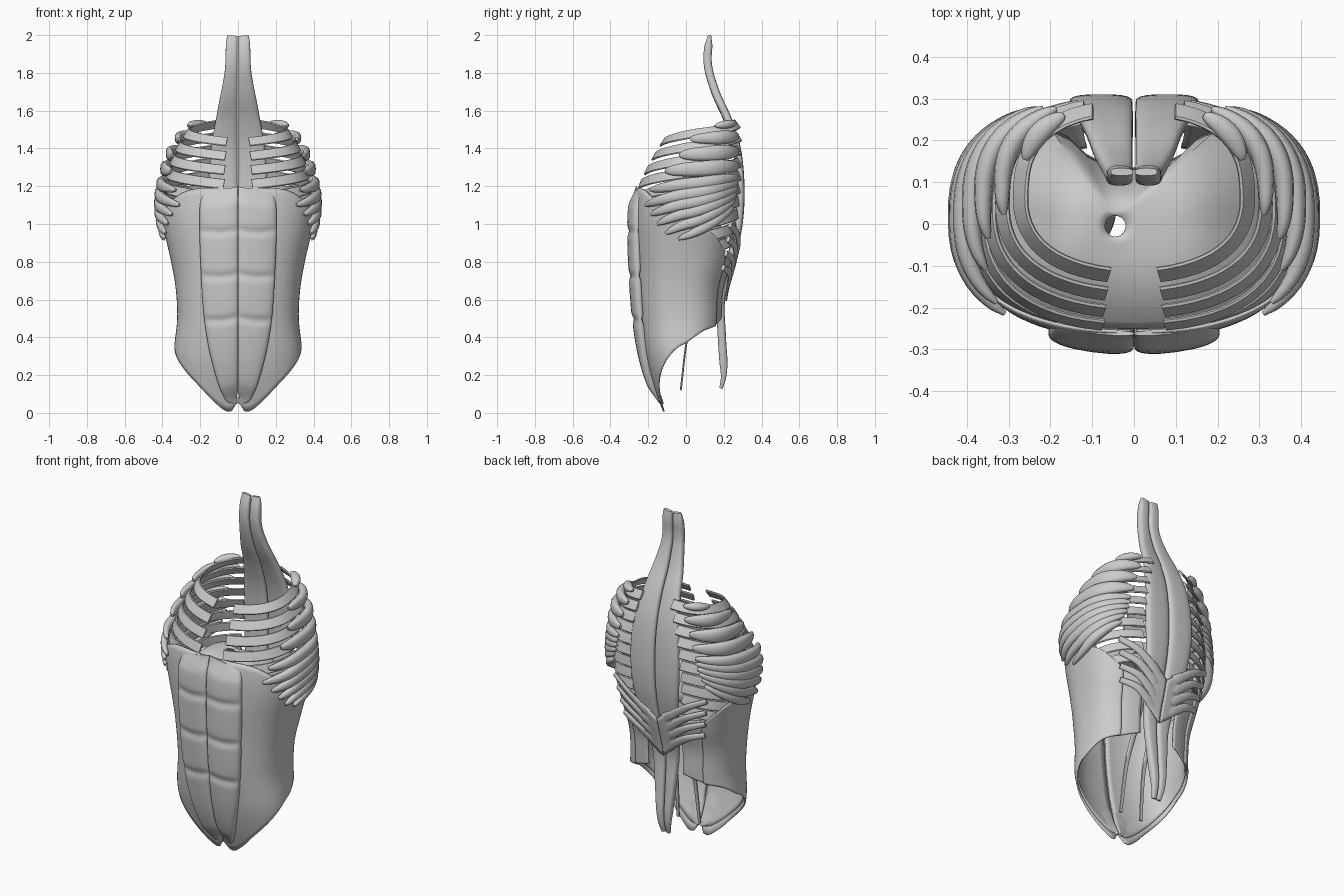
import bpy, math
from mathutils import Vector

if "Cube" in bpy.data.objects:
    bpy.data.objects.remove(bpy.data.objects["Cube"])

def interp(tab, u):
    """Smooth cubic lookup in [(key, value), ...]"""
    if u <= tab[0][0]: return tab[0][1]
    if u >= tab[-1][0]: return tab[-1][1]
    i = max(k for k in range(len(tab) - 1) if tab[k][0] <= u)
    def slope(k):
        a, b = tab[max(k - 1, 0)], tab[min(k + 1, len(tab) - 1)]
        return (b[1] - a[1]) / (b[0] - a[0])
    (x0, y0), (x1, y1) = tab[i], tab[i + 1]
    h = x1 - x0
    s = (u - x0) / h
    return (y0 * (2*s**3 - 3*s*s + 1) + y1 * (3*s*s - 2*s**3)
            + h * slope(i) * (s**3 - 2*s*s + s) + h * slope(i + 1) * (s**3 - s*s))

# Torso cross-section by height: half width, front y, back y
WIDTH = [(0, .3), (.3, .335), (.5, .318), (.65, .325), (.8, .35), (1, .395), (1.1, .405),
         (1.2, .395), (1.35, .355), (1.45, .305), (1.55, .23)]
FRONT = [(0, -.115), (.15, -.17), (.3, -.212), (.5, -.242), (.7, -.256), (1, -.27),
         (1.2, -.255), (1.3, -.21), (1.45, -.12), (1.55, -.05)]
BACK = [(0, .15), (.5, .2), (.65, .21), (.8, .25), (1, .285), (1.2, .3), (1.45, .295), (1.55, .28)]

def body(t, z, s=1.0):
    """Point on the torso wall; t runs 0 (front) to pi (back)"""
    a, f, b = interp(WIDTH, z), interp(FRONT, z), interp(BACK, z)
    c = math.cos(t)
    mid = (f + b) / 2
    return Vector((a * abs(math.sin(t)) ** .8 * s,
                   mid - s * (b - f) / 2 * math.copysign(abs(c) ** .8, c), z))

def make(name, verts, faces, mirror=True, solid=0):
    me = bpy.data.meshes.new(name)
    me.from_pydata([tuple(v) for v in verts], [], faces)
    ob = bpy.data.objects.new(name, me)
    bpy.context.collection.objects.link(ob)
    if solid:
        m = ob.modifiers.new("thickness", 'SOLIDIFY')
        m.thickness = solid
        m.offset = 0
    if mirror:
        m = ob.modifiers.new("mirror", 'MIRROR')
        m.use_axis[0] = True
        m.use_mirror_merge = False
    bpy.ops.object.select_all(action='DESELECT')
    bpy.context.view_layer.objects.active = ob
    ob.select_set(True)
    bpy.ops.object.shade_smooth_by_angle(angle=math.radians(45))
    return ob

def grid_faces(rows, cols, wrap=False):
    return [(i * cols + j, i * cols + (j + 1) % cols, (i + 1) * cols + (j + 1) % cols, (i + 1) * cols + j)
            for i in range(rows - 1) for j in range(cols if wrap else cols - 1)]

def strap(name, path, width, thick, normal=None, power=.7, n=14, tilt=0, warp=None):
    """Flattened tube along a path of Vectors; width/thick are functions of 0..1"""
    verts, rows = [], len(path)
    for i, p in enumerate(path):
        u = i / (rows - 1)
        T = (path[min(i + 1, rows - 1)] - path[max(i - 1, 0)]).normalized()
        N = Vector(normal) if normal else Vector((p.x, p.y - .02, 0)).normalized() + Vector((0, 0, tilt))
        N = (N - T * N.dot(T)).normalized()
        W = T.cross(N)
        for k in range(n):
            a = 2 * math.pi * k / n
            c, s = math.cos(a), math.sin(a)
            q = (p + W * width(u) * math.copysign(abs(c) ** power, c)
                 + N * thick(u) * math.copysign(abs(s) ** power, s))
            if warp: warp(q, u)
            verts.append(q)
    faces = grid_faces(rows, n, True)
    faces += [tuple(reversed(range(n))), tuple(range((rows - 1) * n, rows * n))]
    return make(name, verts, faces)

def spindle(u, w, end=.25):
    return w * (end + (1 - end) * math.sin(math.pi * u) ** .6 if 0 < u < 1 else end)

def smooth_path(pts, n):
    keys = [i / (len(pts) - 1) for i in range(len(pts))]
    return [Vector([interp([(k, p[c]) for k, p in zip(keys, pts)], i / (n - 1)) for c in range(3)])
            for i in range(n)]

# Oblique sheets: open wall of the belly with sloping hem and rising back edge
def sheet(name, s, t_end, bottom, top, rows=36, cols=44):
    verts = []
    for i in range(rows):
        for j in range(cols):
            t = .006 + (t_end - .006) * j / (cols - 1)
            z0, z1 = interp(bottom, t), interp(top, t)
            verts.append(body(t, z0 + (z1 - z0) * i / (rows - 1), s))
    make(name, verts, grid_faces(rows, cols), solid=.008)

sheet("outer_oblique", 1.0, 2.45,
      [(0, .06), (.08, .006), (.3, .05), (.6, .14), (1.05, .25), (1.57, .36), (2, .43), (2.45, .46)],
      [(0, 1.19), (.6, 1.18), (1.1, 1.1), (1.57, 1.0), (2, .95), (2.45, .84)])
sheet("inner_oblique", .965, 2.85,
      [(0, .07), (.1, .05), (.6, .17), (1.05, .28), (1.57, .38), (2, .45), (2.4, .46), (2.85, .5)],
      [(0, 1.1), (.6, 1.08), (1.1, 1.0), (1.57, .9), (2, .88), (2.85, .84)])

# Front belly muscle: segmented strap with three cross grooves
RW = [(.04, .012), (.08, .07), (.28, .14), (.5, .18), (.75, .197), (1, .205), (1.13, .2), (1.2, .185)]
RY = [(.04, -.125), (.15, -.185), (.3, -.232), (.5, -.264), (.7, -.28), (.95, -.289), (1.1, -.283), (1.2, -.262)]
rz = [.04 + 1.165 * i / 90 for i in range(91)]
def belly_thick(u):
    z = .04 + 1.165 * u
    groove = max(math.exp(-((z - g) / .02) ** 2) for g in (.49, .72, .955))
    return .025 * (1 - .4 * groove) * min(1, .25 + (1 - u) * 8, .25 + u * 8)
def belly_warp(q, u):
    q.y += .7 * q.x ** 2
    q.z += .11 * abs(q.x - .1) * min(1, (1 - u) / .1) - .28 * q.x * max(0, u - .85) / .15
strap("front_belly_muscle", [Vector((interp(RW, z) / 2, interp(RY, z), z)) for z in rz],
      lambda u: interp(RW, .04 + 1.165 * u) / 2, belly_thick, (0, -1, 0), .6, 28, warp=belly_warp)

# Long back muscles on either side of the spine
EY = [(.13, .185), (.2, .2), (.4, .19), (.6, .185), (.8, .235), (1, .278), (1.2, .288), (1.4, .268),
      (1.55, .222), (1.7, .155), (1.85, .115), (2, .125)]
EW = [(.13, .025), (.2, .038), (.4, .06), (.6, .08), (.85, .12), (1.1, .15), (1.35, .145), (1.6, .105),
      (1.8, .068), (1.96, .06), (2, .052)]
ez = [.13 + 1.867 * i / 70 for i in range(71)]
strap("long_back_muscle", [Vector((.003 + interp(EW, z) / 2, interp(EY, z), z)) for z in ez],
      lambda u: interp(EW, .13 + 1.867 * u) / 2,
      lambda u: .022 * min(1, .4 + u * 8, .4 + (1 - u) * 20), (0, 1, 0), .65, 18)

# Bands between the ribs, the upper ones leaning inward
for i in range(10):
    zf, zb = 1.43 - .075 * i, 1.53 - .068 * i
    t0 = .13 if i < 4 else .3 + .12 * (i - 3)
    ts = [t0 + (2.8 - t0) * k / 26 for k in range(27)]
    strap("rib_band", [body(t, zf + (zb - zf) * t / 2.8, .965) for t in ts],
          lambda u: .029, lambda u: .006, None, .4, 8, tilt=max(.1, .7 - .1 * i))

# Side fingers: (back angle, back height, front angle, front height, half width)
for tb, zb, tf, zf, w in [(2.5, 1.535, 1.75, 1.52, .022), (2.58, 1.465, 1.35, 1.45, .036),
                          (2.57, 1.385, 1.25, 1.365, .042), (2.57, 1.31, 1.08, 1.28, .042),
                          (2.55, 1.25, .85, 1.18, .034), (2.55, 1.22, .75, 1.1, .033),
                          (2.54, 1.19, .92, 1.05, .033), (2.52, 1.16, 1.08, 1.0, .032),
                          (2.48, 1.13, 1.26, .95, .031), (2.44, 1.09, 1.48, .92, .029)]:
    path = [body(tb + (tf - tb) * k / 20, zb + (zf - zb) * (k / 20) ** 1.1, 1.04) for k in range(21)]
    strap("side_finger", path, lambda u: spindle(u, w), lambda u: spindle(u, .025), None, .85, 12)

# Lower back fan: flat root over the spine muscles, four fingers spreading outward
verts = []
for i in range(10):
    for j in range(8):
        x = .003 + .095 * j / 7
        z = .59 + .24 * i / 9 + x * .8
        verts.append((x, interp(EY, z) + .028 - .6 * x * x, z))
make("lower_back_root", verts, grid_faces(10, 8), solid=.01)
for i in range(4):
    zm, z1 = .7 + .06 * i, .77 + .075 * i
    za = zm - .035
    mid, tip = body(2.72, (zm + z1) / 2 + .01, 1.05), body(2.4, z1, 1.04)
    strap("lower_back_finger",
          smooth_path([(.05, interp(EY, za) + .022, za), (.1, interp(EY, zm) + .022, zm), mid, tip], 18),
          lambda u: .03 * (1 - .45 * u), lambda u: .01, None, .9, 10)

# Thin inner strap hanging beside the spine
strap("inner_hip_strap", smooth_path([(.05, .14, .8), (.055, .07, .58), (.06, .008, .4), (.07, -.028, .12)], 24),
      lambda u: .022 - .012 * u, lambda u: .005, (0, 1, 0), .7, 8)

# Domed breathing muscle with one round opening
verts, rings, seg = [], 14, 48
for i in range(rings):
    u = i / (rings - 1)
    for k in range(seg):
        a = 2 * math.pi * k / seg
        rim = body(a if a <= math.pi else 2 * math.pi - a, .9, .93)
        rim.x *= 1 if a <= math.pi else -1
        if math.cos(a) < -.9: rim.y -= .12 * (-math.cos(a) - .9) / .1
        hole = Vector((-.045 + .025 * math.sin(a), -.005 - .025 * math.cos(a), 0))
        p = hole.lerp(rim, u)
        lobe = .03 * math.exp(-((abs(p.x) - .17) / .09) ** 2)
        drop = .22 - .14 * max(0, math.cos(a))
        p.z = 1.11 + lobe * (1 - u) - drop * u ** 2.5
        verts.append(p)
make("breathing_dome", verts, grid_faces(rings, seg, True), mirror=False, solid=.008)
